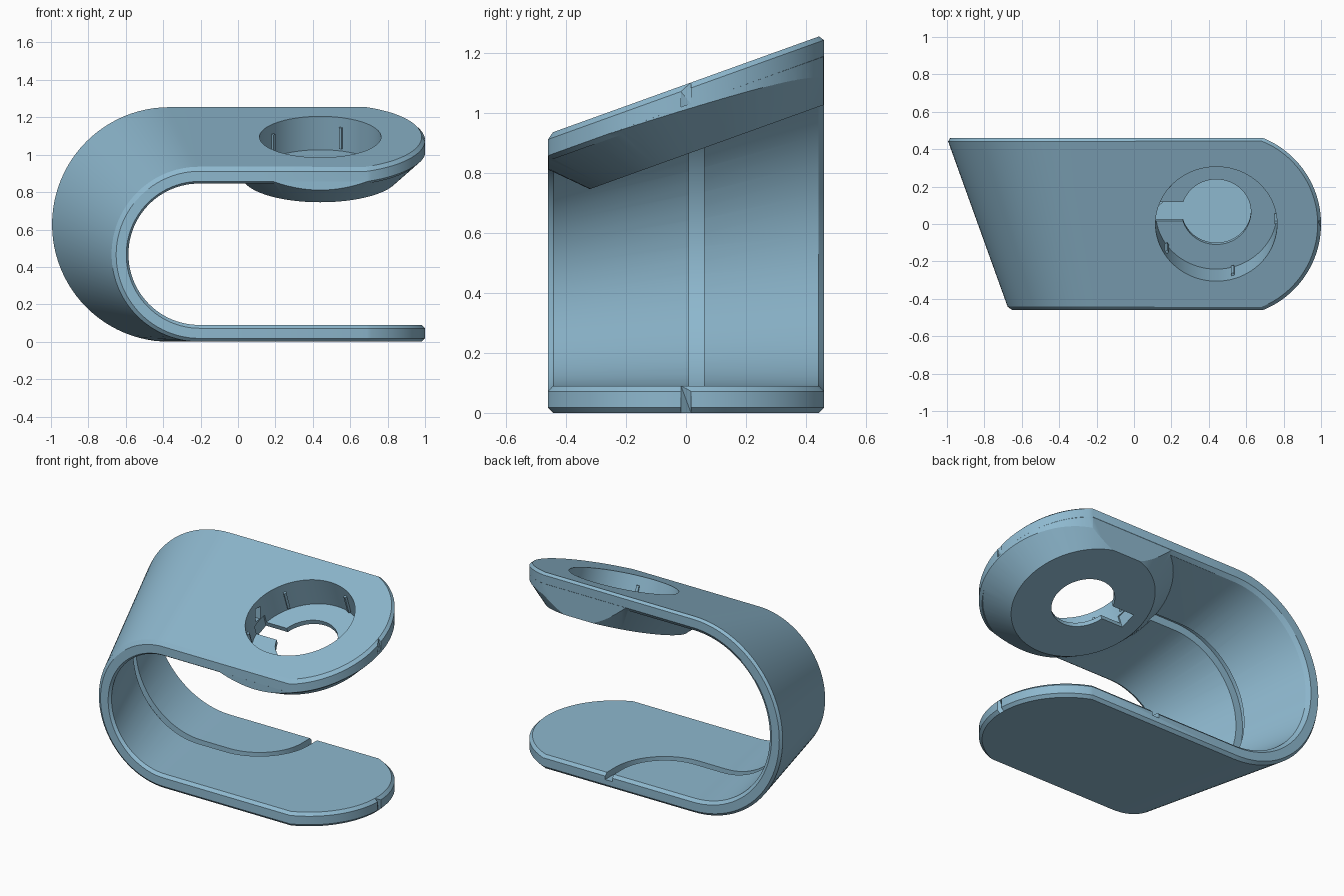
import bpy, bmesh, math
from mathutils import Matrix, Vector

if "Cube" in bpy.data.objects:
    bpy.data.objects.remove(bpy.data.objects["Cube"])

W, T, C = 0.46, 0.09, 0.018          # half width, plate thickness, chamfer
END_X, END_R = 0.504, 0.496          # rounded plate end
SLOPE = 0.36
TILT = Matrix.Translation((0.44, 0, 1.095)) @ Matrix.Rotation(math.atan(SLOPE), 4, 'X')

mat = bpy.data.materials.new("light_blue")
mat.diffuse_color = (0.27, 0.48, 0.62, 1)
mat.use_nodes = True
mat.node_tree.nodes["Principled BSDF"].inputs["Base Color"].default_value = mat.diffuse_color


def height(y):
    return 1.095 + SLOPE * y


def bend_x(y):
    return -0.2875 - 0.18 * y


def make(name, bm):
    bmesh.ops.recalc_face_normals(bm, faces=bm.faces)
    me = bpy.data.meshes.new(name)
    bm.to_mesh(me)
    bm.free()
    me.materials.append(mat)
    ob = bpy.data.objects.new(name, me)
    bpy.context.collection.objects.link(ob)
    return ob


def loft(name, rings):
    bm = bmesh.new()
    vs = [[bm.verts.new(p) for p in r] for r in rings]
    n = len(vs[0])
    for a, b in zip(vs, vs[1:]):
        for i in range(n):
            bm.faces.new((a[i], a[(i + 1) % n], b[(i + 1) % n], b[i]))
    bm.faces.new(vs[0])
    bm.faces.new(vs[-1])
    return make(name, bm)


def cone(name, r1, r2, low, high, seg=80):
    # round solid in the tilted frame of the top plate
    bm = bmesh.new()
    m = TILT @ Matrix.Translation((0, 0, (low + high) / 2))
    bmesh.ops.create_cone(bm, cap_ends=True, segments=seg, radius1=r1, radius2=r2,
                          depth=high - low, matrix=m)
    return make(name, bm)


def box(name, m, size):
    bm = bmesh.new()
    bmesh.ops.create_cube(bm, size=1, matrix=m @ Matrix.Diagonal((*size, 1)))
    return make(name, bm)


def combine(ob, other, op):
    md = ob.modifiers.new(op, 'BOOLEAN')
    md.operation, md.object, md.solver = op, other, 'EXACT'
    bpy.context.view_layer.objects.active = ob
    bpy.ops.object.modifier_apply(modifier=md.name)
    bpy.data.objects.remove(other)


def point(kind, v, y, d):
    # d is the depth below the outer skin
    if kind == 'bottom':
        return Vector((v, y, d))
    if kind == 'top':
        return Vector((v, y, height(y) - d))
    r = height(y) / 2 - d
    return Vector((bend_x(y) + r * math.cos(v), y, height(y) / 2 + r * math.sin(v)))


# C-shaped body: chamfered cross-sections swept along bottom, bend and top
def ring(kind, bx, bw, ix, iw):
    pts = [(bx, -bw, T - C), (bx, -bw, C), (ix, -iw, 0), (ix, iw, 0),
           (bx, bw, C), (bx, bw, T - C), (ix, iw, T), (ix, -iw, T)]
    return [point(kind, *p) for p in pts]


ends = [math.radians(2 + 66 * i / 24) for i in range(25)]


def end_ring(kind, a):
    r = END_R - C
    return ring(kind, END_X + END_R * math.cos(a), END_R * math.sin(a),
                END_X + r * math.cos(a), r * math.sin(a))


rings = [end_ring('bottom', a) for a in ends]
for i in range(49):
    t = -math.pi / 2 - math.pi * i / 48
    rings.append(ring('bend', t, W, t, W - C))
rings += [end_ring('top', a) for a in reversed(ends)]
body = loft("stand_body", rings)

# conical boss under the top plate, trimmed to the plate outline
boss = cone("boss", 0.42, 0.575, -0.22, -0.065, 96)
arc = [math.radians(-68 + 136 * i / 48) for i in range(49)]
plan = [(END_X + END_R * math.cos(a), END_R * math.sin(a)) for a in arc]
plan = [(x, y * 0.998) for x, y in plan] + [(-0.4, W * 0.998), (-0.4, -W * 0.998)]
trim = loft("trim", [[(x, y, z) for x, y in plan] for z in (0.4, 1.5)])
combine(boss, trim, 'INTERSECT')
combine(body, boss, 'UNION')

# round pocket, through hole and key slot
combine(body, cone("pocket", 0.325, 0.325, -0.19, 0.1), 'DIFFERENCE')
combine(body, cone("hole", 0.185, 0.185, -0.4, -0.1), 'DIFFERENCE')
slot = box("slot", TILT @ Matrix.Translation((-0.165, 0.003, -0.2)), (0.33, 0.106, 0.13))
combine(body, slot, 'DIFFERENCE')

# cable groove: from the pocket, round the bend, then out of the back edge
GY, GW, GD = 0.035, 0.025, 0.04
zt = height(GY) - T
path = [((0.2, GY, zt), (0, 0, 1), (0, 1, 0))]
r = height(GY) / 2 - T
for i in range(33):
    t = math.pi / 2 + math.pi * i / 32
    n = (math.cos(t), 0, math.sin(t))
    path.append(((bend_x(GY) + r * n[0], GY, height(GY) / 2 + r * n[2]), n, (0, 1, 0)))
for i in range(17):
    t = -math.pi / 2 + math.pi / 2 * i / 16
    side = (-math.cos(t), -math.sin(t), 0)
    path.append(((-0.1 + 0.325 * math.cos(t), 0.36 + 0.325 * math.sin(t), T), (0, 0, -1), side))
path.append(((0.225, 0.6, T), (0, 0, -1), (-1, 0, 0)))
sections = []
for p, n, s in path:
    p, n, s = Vector(p), Vector(n), Vector(s)
    sections.append([p + n * a + s * b for a, b in
                     ((GD, -GW), (GD, GW), (-GD, GW), (-GD, -GW))])
combine(body, loft("groove", sections), 'DIFFERENCE')

# five grip ribs on the pocket wall
for i in range(5):
    m = (TILT @ Matrix.Rotation(math.radians(-2 + 72 * i), 4, 'Z')
         @ Matrix.Translation((0.322, 0, -0.115)))
    box("grip_rib", m, (0.022, 0.016, 0.12))

# smooth curved skins, keep cut edges crisp
bpy.ops.object.select_all(action='DESELECT')
body.select_set(True)
bpy.context.view_layer.objects.active = body
bpy.ops.object.shade_smooth_by_angle(angle=math.radians(25))
